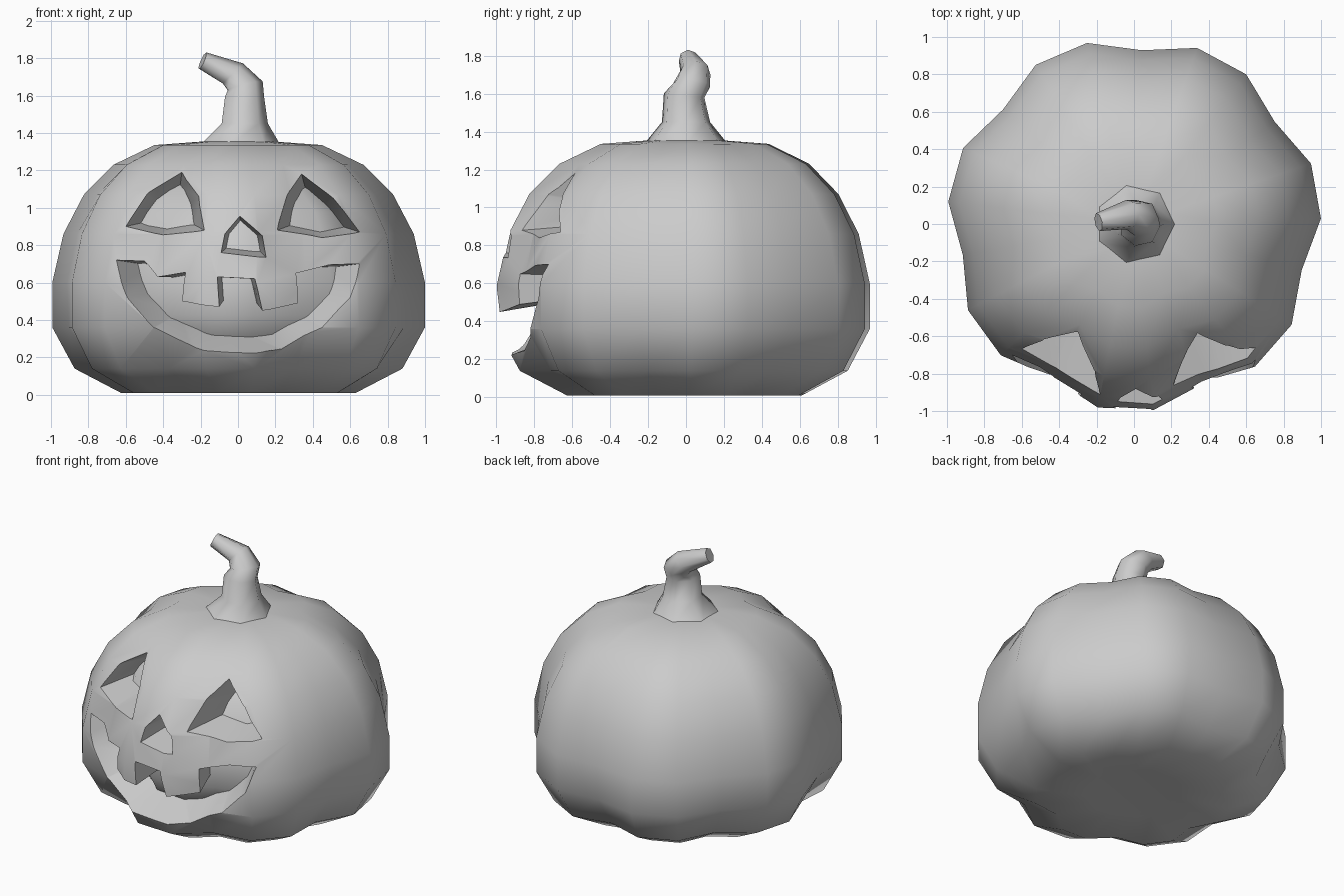
import bpy, bmesh, math
from mathutils import Vector
from mathutils.bvhtree import BVHTree

if "Cube" in bpy.data.objects:
    bpy.data.objects.remove(bpy.data.objects["Cube"])

grey = bpy.data.materials.new("plain_grey")
grey.use_nodes = True
COLOUR = (0.6, 0.6, 0.6, 1)
grey.diffuse_color = COLOUR
grey.node_tree.nodes["Principled BSDF"].inputs["Base Color"].default_value = COLOUR


def loft(name, rings):
    """Skin a list of equal-length point rings and close both ends."""
    bm = bmesh.new()
    loops = [[bm.verts.new(p) for p in ring] for ring in rings]
    n = len(loops[0])
    for a, b in zip(loops, loops[1:]):
        for i in range(n):
            j = (i + 1) % n
            bm.faces.new((a[i], a[j], b[j], b[i]))
    caps = [bm.faces.new(loops[0]), bm.faces.new(loops[-1])]
    bmesh.ops.triangulate(bm, faces=caps)
    bmesh.ops.recalc_face_normals(bm, faces=bm.faces[:])
    mesh = bpy.data.meshes.new(name)
    bm.to_mesh(mesh)
    bm.free()
    mesh.materials.append(grey)
    obj = bpy.data.objects.new(name, mesh)
    bpy.context.collection.objects.link(obj)
    return obj


def activate(obj):
    bpy.ops.object.select_all(action='DESELECT')
    obj.select_set(True)
    bpy.context.view_layer.objects.active = obj


def smooth(obj, degrees):
    activate(obj)
    bpy.ops.object.shade_smooth_by_angle(angle=math.radians(degrees))


# Lobed body: radius, height and groove depth from bottom to top
LOBES = 7
PROFILE = [(0.3, 0.03, 0.95), (0.63, 0.01, 0.87), (0.88, 0.14, 0.88),
           (1.0, 0.36, 0.92), (1.0, 0.6, 0.93), (0.94, 0.86, 0.93),
           (0.83, 1.07, 0.92), (0.67, 1.23, 0.91), (0.45, 1.335, 0.89),
           (0.18, 1.355, 0.95)]


def body_rings(scale=1.0):
    rings = []
    for r, z, groove in PROFILE:
        ring = []
        for i in range(LOBES * 3):
            a = math.radians(36) + math.tau * i / (LOBES * 3)
            k = scale * r * (groove if i % 3 == 0 else 1.0)
            ring.append((k * math.cos(a), k * math.sin(a), 0.65 + (z - 0.65) * scale))
        rings.append(ring)
    return rings


body = loft("pumpkin_body", body_rings())

# Inner core closes the carved openings from behind
core = loft("inner_core", body_rings(0.77))
smooth(core, 40)

surface = BVHTree.FromPolygons([v.co for v in body.data.vertices],
                               [p.vertices for p in body.data.polygons])


def carve(name, outline, centre, shrink, depth=0.24):
    """Cut an outline through the front, tapering inward to its centre."""
    front, back = [], []
    for x, z in outline:
        hit = surface.ray_cast(Vector((x, -3, z)), Vector((0, 1, 0)))[0]
        inner = Vector((centre[0] + (x - centre[0]) * shrink, hit.y + depth,
                        centre[1] + (z - centre[1]) * shrink))
        step = inner - hit
        front.append(hit - step * 0.8)
        back.append(hit + step * 1.3)
    cutter = loft(name, [front, back])
    cutter.hide_render = True
    mod = body.modifiers.new(name, 'BOOLEAN')
    mod.operation = 'DIFFERENCE'
    mod.solver = 'EXACT'
    mod.object = cutter
    activate(body)
    bpy.ops.object.modifier_apply(modifier=name)
    bpy.data.objects.remove(cutter)


# Eyes, nose and toothed mouth
carve("right_eye_cutter", [(-0.6, 0.9), (-0.48, 1.08), (-0.3, 1.19), (-0.21, 1.06),
                           (-0.18, 0.88), (-0.4, 0.855)], (-0.33, 0.96), 0.72)
carve("left_eye_cutter", [(0.21, 0.88), (0.26, 1.06), (0.34, 1.18), (0.51, 1.05),
                          (0.65, 0.87), (0.45, 0.84)], (0.4, 0.95), 0.72)
carve("nose_cutter", [(-0.09, 0.76), (-0.07, 0.86), (0.01, 0.955), (0.13, 0.85),
                      (0.15, 0.735)], (0.02, 0.86), 0.75)
carve("mouth_cutter", [(-0.65, 0.72), (-0.5, 0.715), (-0.43, 0.63), (-0.28, 0.655),
                       (-0.3, 0.5), (-0.1, 0.47), (-0.11, 0.63), (0.09, 0.62),
                       (0.13, 0.45), (0.32, 0.49), (0.31, 0.65), (0.49, 0.695),
                       (0.65, 0.7), (0.6, 0.52), (0.45, 0.36), (0.23, 0.25),
                       (0, 0.225), (-0.23, 0.25), (-0.45, 0.36), (-0.59, 0.52)],
      (0, 0.62), 0.76)
smooth(body, 40)

# Bent stem: centre, radius and direction of each ring
STEM = [((0, 0, 1.33), 0.23, (0, 0, 1)),
        ((0.03, 0, 1.45), 0.13, (0, 0, 1)),
        ((0.03, -0.01, 1.59), 0.11, (0, 0.1, 1)),
        ((0.035, 0.03, 1.65), 0.1, (-0.25, 0.1, 0.95)),
        ((-0.03, 0.05, 1.715), 0.08, (-0.7, 0, 0.7)),
        ((-0.19, 0.01, 1.785), 0.05, (-0.9, -0.2, 0.4))]
stem_rings = []
for centre, radius, direction in STEM:
    d = Vector(direction).normalized()
    u = Vector((0, 1, 0)).cross(d).normalized()
    v = d.cross(u)
    stem_rings.append([Vector(centre) + radius * (math.cos(a) * u + math.sin(a) * v)
                       for a in (math.tau * i / 7 for i in range(7))])
smooth(loft("stem", stem_rings), 65)
